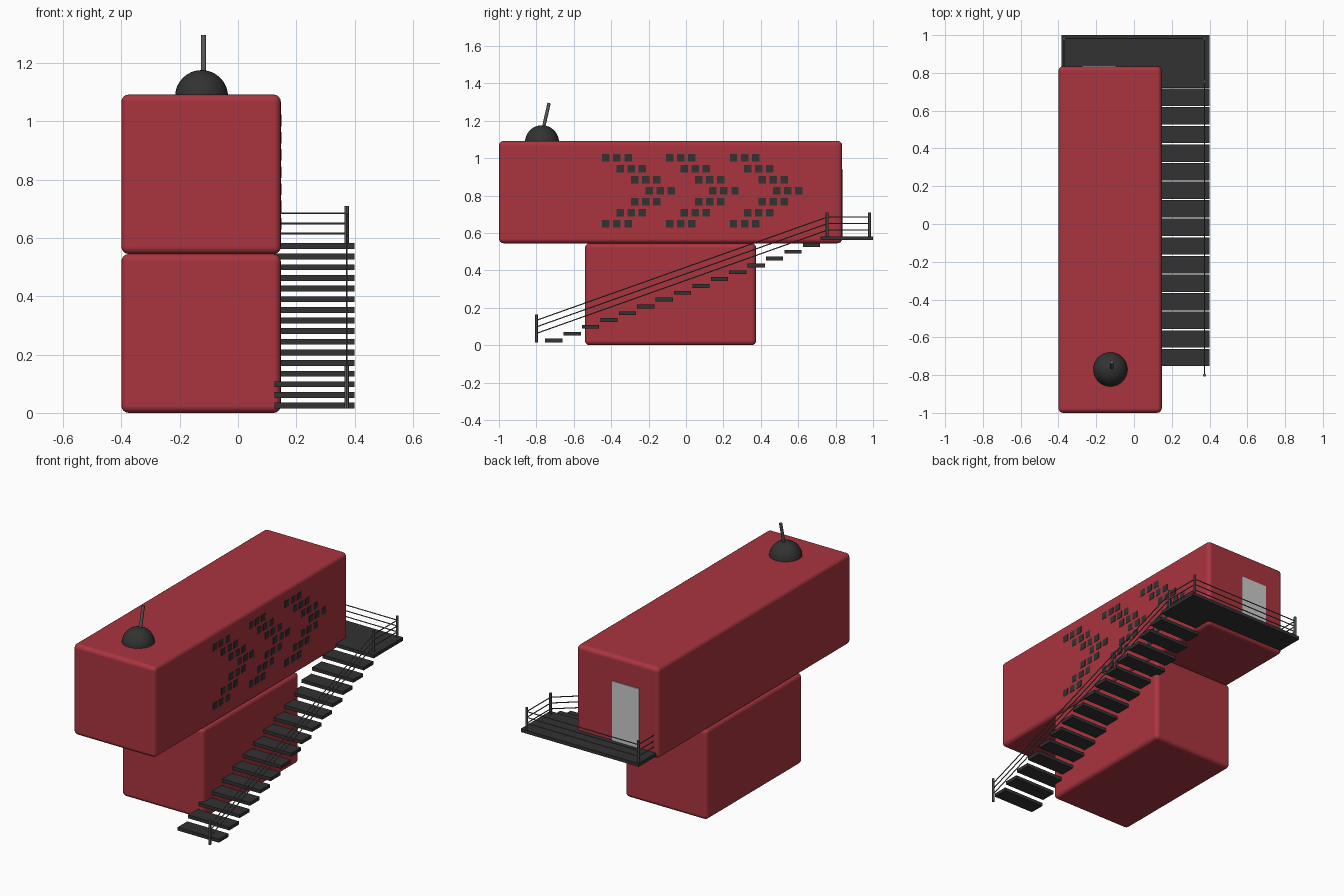
import bpy
import bmesh
from mathutils import Vector, Matrix

if "Cube" in bpy.data.objects:
    bpy.data.objects.remove(bpy.data.objects["Cube"])


def material(name, rgb):
    m = bpy.data.materials.new(name)
    m.diffuse_color = (*rgb, 1)
    m.use_nodes = True
    m.node_tree.nodes["Principled BSDF"].inputs["Base Color"].default_value = m.diffuse_color
    return m


RED = material("red_paint", (0.40, 0.035, 0.05))
DARK = material("dark_metal", (0.032, 0.032, 0.032))
STEEL = material("rail_metal", (0.10, 0.10, 0.10))


def add_box(bm, lo, hi):
    lo, hi = Vector(lo), Vector(hi)
    mat = Matrix.Translation((lo + hi) / 2) @ Matrix.Diagonal((*(hi - lo), 1))
    bmesh.ops.create_cube(bm, size=1, matrix=mat)


def add_rod(bm, a, b, r, sides=8):
    a, b = Vector(a), Vector(b)
    d = b - a
    rot = d.to_track_quat('Z', 'Y').to_matrix().to_4x4()
    bmesh.ops.create_cone(bm, cap_ends=True, segments=sides, radius1=r, radius2=r,
                          depth=d.length, matrix=Matrix.Translation((a + b) / 2) @ rot)


def finish(bm, name, mat=None, smooth=False, bevel=0):
    me = bpy.data.meshes.new(name)
    bm.to_mesh(me)
    bm.free()
    ob = bpy.data.objects.new(name, me)
    bpy.context.collection.objects.link(ob)
    if mat:
        me.materials.append(mat)
    if bevel:
        mod = ob.modifiers.new("rounded_edges", 'BEVEL')
        mod.width = bevel
        mod.segments = 4
    if smooth:
        bpy.ops.object.select_all(action='DESELECT')
        ob.select_set(True)
        bpy.context.view_layer.objects.active = ob
        bpy.ops.object.shade_smooth_by_angle()
    return ob


def box_object(name, lo, hi, mat=None, bevel=0):
    bm = bmesh.new()
    add_box(bm, lo, hi)
    ob = finish(bm, name, mat, bevel=bevel)
    if bevel:
        ob.data.polygons.foreach_set("use_smooth", [True] * 6)
        ob.modifiers["rounded_edges"].harden_normals = True
    return ob


# Stacked containers
box_object("lower_container", (-0.4, -0.54, 0), (0.147, 0.375, 0.545), RED, 0.025)
box_object("upper_container", (-0.4, -1.0, 0.545), (0.147, 0.835, 1.092), RED, 0.025)

# Door on the back
box_object("door", (-0.275, 0.825, 0.582), (-0.095, 0.84, 0.94))

# Chevrons of small square tiles on the right side
bm = bmesh.new()
for chevron in range(3):
    for row in range(7):
        for col in range(3):
            y = -0.428 + 0.341 * chevron + 0.077 * (3 - abs(row - 3)) + 0.059 * col
            z = 1.003 - 0.059 * row
            add_box(bm, (0.14, y - 0.02, z - 0.02), (0.149, y + 0.02, z + 0.02))
finish(bm, "chevron_tiles", DARK)

# Roof dome: upper half of a sphere
bm = bmesh.new()
bmesh.ops.create_uvsphere(bm, u_segments=32, v_segments=16, radius=0.091,
                          matrix=Matrix.Translation((-0.125, -0.77, 1.085)))
bmesh.ops.bisect_plane(bm, geom=bm.verts[:] + bm.edges[:] + bm.faces[:],
                       plane_co=(0, 0, 1.084), plane_no=(0, 0, 1), clear_inner=True)
bmesh.ops.holes_fill(bm, edges=[e for e in bm.edges if e.is_boundary], sides=0)
finish(bm, "roof_dome", DARK, smooth=True)

# Tilted antenna
bm = bmesh.new()
add_rod(bm, (-0.118, -0.765, 1.15), (-0.118, -0.732, 1.295), 0.009, 16)
finish(bm, "antenna", STEEL, smooth=True)

# Floating stair treads
bm = bmesh.new()
for i in range(15):
    y = -0.707 + 0.0984 * i
    z = 0.025 + 0.0365 * i
    add_box(bm, (0.125, y - 0.046, z - 0.01), (0.4, y + 0.046, z + 0.01))
finish(bm, "stair_treads", DARK)

# L-shaped landing, reaching round the corner to the door
bm = bmesh.new()
add_box(bm, (0.125, 0.72, 0.562), (0.4, 0.83, 0.582))
add_box(bm, (-0.385, 0.83, 0.562), (0.4, 1.0, 0.582))
finish(bm, "landing", DARK)

# Railing posts
X, LX, NEAR, FAR = 0.373, -0.37, 0.755, 0.982
bm = bmesh.new()
add_rod(bm, (X, -0.8, 0.015), (X, -0.8, 0.163), 0.008, 12)
for x, y in ((X, NEAR), (X, FAR), (LX, FAR)):
    add_rod(bm, (x, y, 0.575), (x, y, 0.71), 0.008, 12)
finish(bm, "railing_posts", STEEL, smooth=True)

# Three thin rails along the stairs and round the landing
bm = bmesh.new()
for k in range(3):
    lo, z = 0.133 - 0.035 * k, 0.685 - 0.035 * k
    path = [(X, -0.8, lo), (X, NEAR, z), (X, FAR, z), (LX, FAR, z), (LX, 0.83, z)]
    for a, b in zip(path, path[1:]):
        add_rod(bm, a, b, 0.003)
finish(bm, "railing_rails", STEEL, smooth=True)
